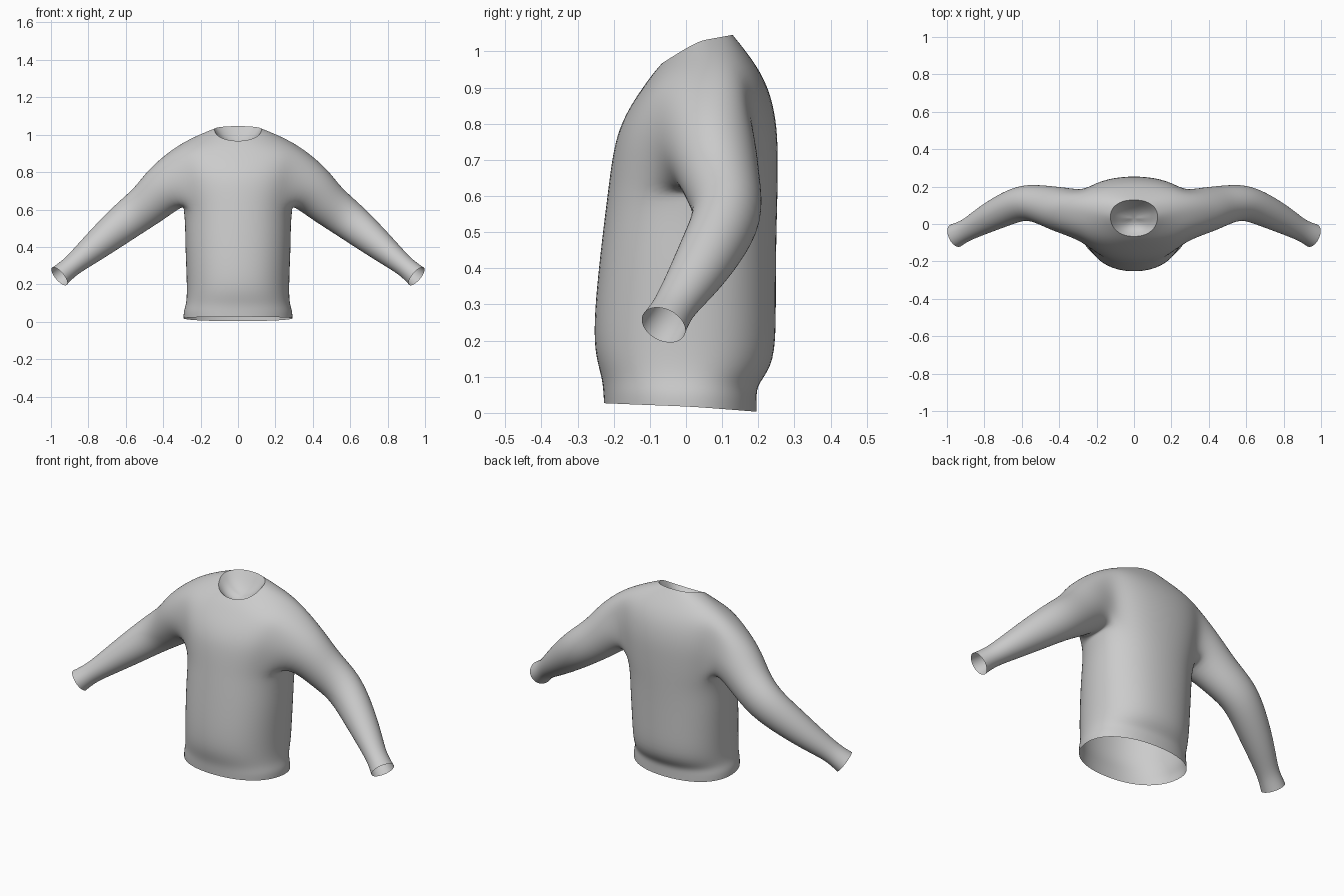
import bpy, bmesh, math
from mathutils import Vector

if "Cube" in bpy.data.objects:
    bpy.data.objects.remove(bpy.data.objects["Cube"])

# Torso rings, hem to neck: z front, z side, z back, half width, y front, y back, y side
RINGS = [
    (.027, .018, .003, .295, -.23, .198, 0),
    (.06, .055, .045, .295, -.232, .198, 0),
    (.10, .09, .08, .282, -.236, .20, 0),
    (.17, .15, .135, .276, -.258, .25, .01),
    (.28, .28, .28, .280, -.257, .252, .02),
    (.42, .42, .42, .286, -.243, .252, .03),
    (.53, .53, .53, .286, -.230, .254, .04),
    (.61, .60, .61, .295, -.220, .256, .06),
    (.69, .68, .70, .315, -.210, .257, .06),
    (.77, .77, .79, .335, -.195, .255, .06),
    (.84, .85, .88, .350, -.163, .238, .06),
    (.90, .925, .95, .355, -.122, .205, .07),
    (.94, .985, 1.01, .240, -.092, .160, .055),
    (.966, 1.03, 1.046, .128, -.068, .130, .04),
    (.935, .985, 1.0, .095, -.040, .100, .035),
    (.925, .955, .965, .05, -.005, .070, .03),
]
NECK = 13            # ring that forms the neck edge
R0, R1 = 7, 11       # armhole rows
C0, C1 = 3, 7        # armhole columns

# Sleeve rings: centre x, y, z, then radius up and radius across
SLEEVE = [
    (.385, .075, .72, .138, .125),
    (.475, .10, .63, .117, .108),
    (.585, .122, .55, .107, .097),
    (.695, .075, .46, .092, .09),
    (.80, .022, .372, .073, .076),
    (.875, -.022, .31, .058, .062),
    (.915, -.042, .277, .056, .06),
    (.955, -.062, .243, .062, .066),
]
COLS = 11

bm = bmesh.new()
crease = bm.edges.layers.float.new("crease_edge")


def torso_ring(zf, zs, zb, rx, yf, yb, yc):
    """Half ring from centre front to centre back."""
    out = []
    for i in range(COLS):
        a = math.radians(-90 + 180 * i / (COLS - 1))
        s, c = math.sin(a), max(math.cos(a), 0)
        x = 0 if i in (0, COLS - 1) else rx * c ** .9
        y = yc + (yb - yc if s > 0 else yc - yf) * math.copysign(abs(s) ** .92, s)
        z = zs + abs(s) * ((zb if s > 0 else zf) - zs)
        out.append(bm.verts.new((x, y, z)))
    return out


# Torso half, leaving the armhole open
torso = [torso_ring(*r) for r in RINGS]
for r in range(len(torso) - 1):
    for c in range(COLS - 1):
        if not (R0 <= r < R1 and C0 <= c < C1):
            bm.faces.new((torso[r][c], torso[r][c + 1],
                          torso[r + 1][c + 1], torso[r + 1][c]))

# Recessed bowl closing the neck
centre = bm.verts.new((0, .03, .94))
for a, b in zip(torso[-1], torso[-1][1:]):
    bm.faces.new((a, b, centre))

# Armhole loop: top centre, down the back, under, up the front
mid = (C0 + C1) // 2
path = [(R1, c) for c in range(mid, C1)]
path += [(r, C1) for r in range(R1, R0, -1)]
path += [(R0, c) for c in range(C1, C0, -1)]
path += [(r, C0) for r in range(R0, R1)]
path += [(R1, c) for c in range(C0, mid)]
prev = [torso[r][c] for r, c in path]
n = len(prev)

# Sleeve lofted out from the armhole
pts = [Vector(s[:3]) for s in SLEEVE]
for i, s in enumerate(SLEEVE):
    d = (pts[min(i + 1, len(pts) - 1)] - pts[max(i - 1, 0)]).normalized()
    v = Vector((0, 1, 0))
    v = (v - d * v.dot(d)).normalized()
    u = d.cross(v)
    ring = [bm.verts.new(pts[i] + u * s[3] * math.cos(2 * math.pi * k / n)
                         + v * s[4] * math.sin(2 * math.pi * k / n)) for k in range(n)]
    for k in range(n):
        j = (k + 1) % n
        bm.faces.new((prev[k], prev[j], ring[j], ring[k]))
    prev = ring

bmesh.ops.recalc_face_normals(bm, faces=bm.faces[:])
if torso[4][5].link_faces[0].normal.x < 0:
    bmesh.ops.reverse_faces(bm, faces=bm.faces[:])
for f in bm.faces:
    f.smooth = True

# Crisp neck edge
for a, b in zip(torso[NECK], torso[NECK][1:]):
    e = bm.edges.get((a, b))
    e[crease] = 1
    e.smooth = False

mesh = bpy.data.meshes.new("sweater")
bm.to_mesh(mesh)
bm.free()
sweater = bpy.data.objects.new("sweater", mesh)
bpy.context.collection.objects.link(sweater)

# Mirror to the other side and smooth
m = sweater.modifiers.new("mirror", 'MIRROR')
m.use_clip = True
m.merge_threshold = .001
sub = sweater.modifiers.new("smooth", 'SUBSURF')
sub.levels = sub.render_levels = 2
